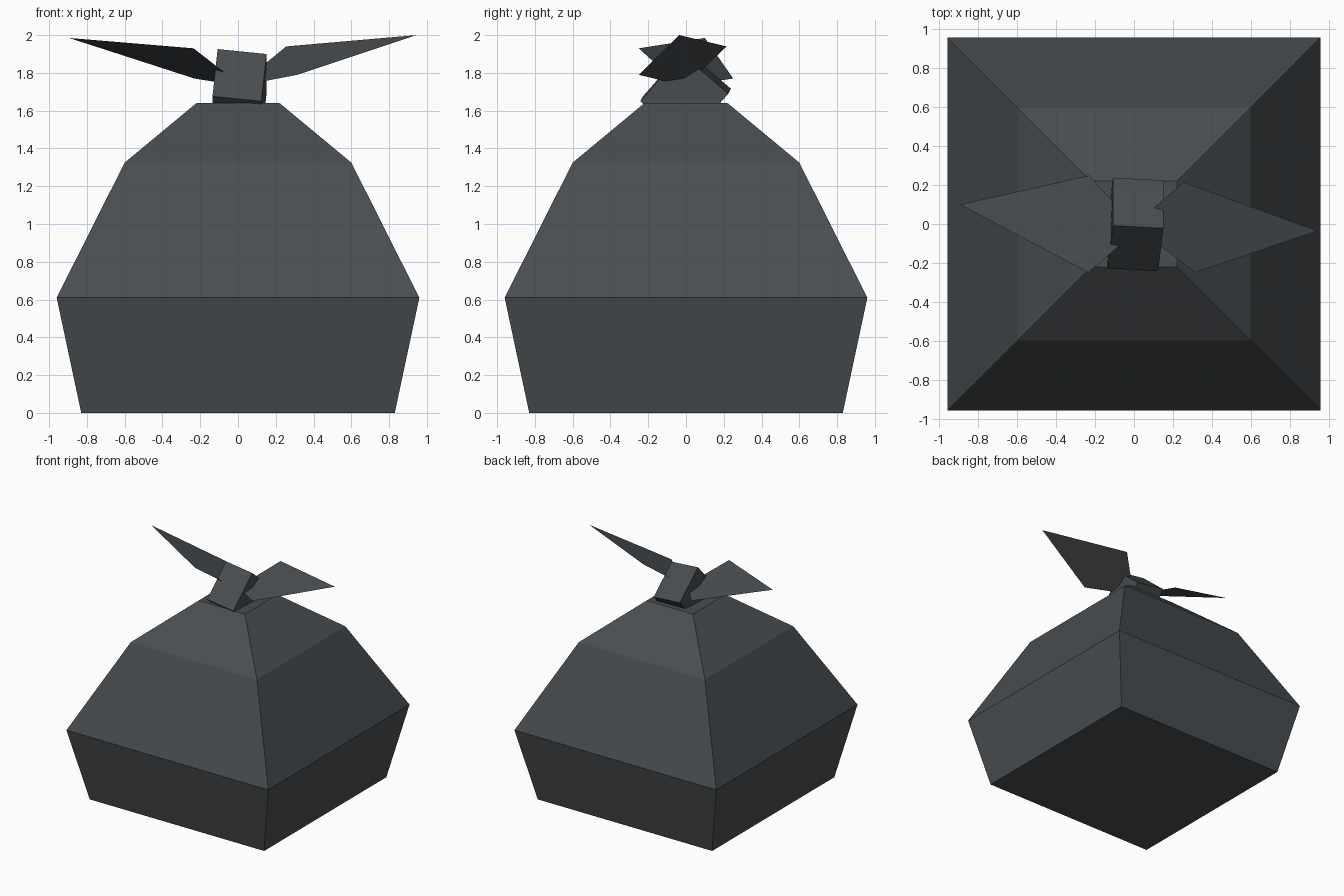
import bpy
from mathutils import Vector

if "Cube" in bpy.data.objects:
    bpy.data.objects.remove(bpy.data.objects["Cube"])

# one dark plastic colour
plastic = bpy.data.materials.new("dark grey plastic")
plastic.diffuse_color = (0.066, 0.075, 0.08, 1)
plastic.use_nodes = True
plastic.node_tree.nodes["Principled BSDF"].inputs["Base Color"].default_value = plastic.diffuse_color


def make(name, verts, faces):
    me = bpy.data.meshes.new(name)
    me.from_pydata([tuple(v) for v in verts], [], faces)
    me.materials.append(plastic)
    ob = bpy.data.objects.new(name, me)
    bpy.context.collection.objects.link(ob)
    return ob


# bag body: stacked square sections (half width, height)
profile = [(0.83, 0), (0.96, 0.61), (0.60, 1.325), (0.22, 1.64)]
corners = [(-1, -1), (1, -1), (1, 1), (-1, 1)]
verts = [(sx * r, sy * r, z) for r, z in profile for sx, sy in corners]
faces = [(3, 2, 1, 0), (12, 13, 14, 15)]
for ring in range(3):
    for i in range(4):
        j = (i + 1) % 4
        a = ring * 4
        faces.append((a + i, a + j, a + 4 + j, a + 4 + i))
make("bag_body", verts, faces)

# knot: tilted box spanned by three edge vectors from its top left corner
top = Vector((-0.108, -0.008, 1.926))
across = Vector((0.259, -0.014, -0.026))
front = Vector((-0.027, -0.22, -0.25))
back = Vector((0.0, 0.246, -0.21))
verts = [top + across * i + front * j + back * k
         for i in (0, 1) for j in (0, 1) for k in (0, 1)]
make("knot", verts, [(0, 2, 3, 1), (4, 5, 7, 6), (0, 4, 6, 2),
                     (1, 3, 7, 5), (0, 1, 5, 4), (2, 6, 7, 3)])

# tie ears: thin kites running out of the knot (inner, front, tip, back)
make("left_tie_ear", [(0.02, -0.03, 1.73), (-0.23, 0.25, 1.77),
                      (-0.895, 0.10, 1.985), (-0.235, -0.25, 1.93)], [(0, 1, 2, 3)])
make("right_tie_ear", [(0, -0.007, 1.73), (0.315, -0.25, 1.79),
                       (0.945, -0.035, 2.0), (0.255, 0.215, 1.94)], [(0, 1, 2, 3)])
